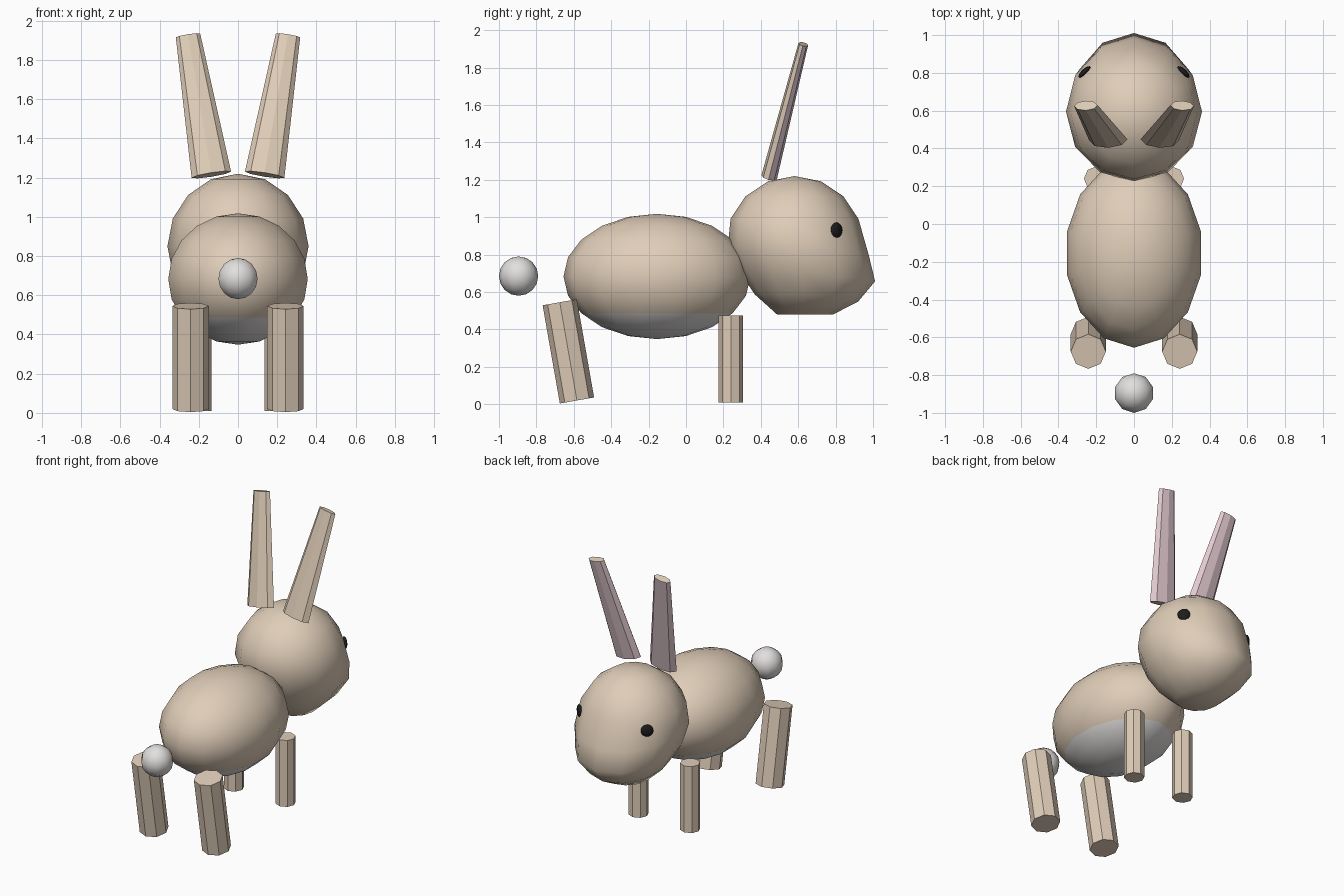
import bpy, bmesh
from mathutils import Vector, Matrix

cube = bpy.data.objects.get("Cube")
if cube:
    bpy.data.objects.remove(cube, do_unlink=True)


def material(name, rgb):
    m = bpy.data.materials.new(name)
    m.use_nodes = True
    m.diffuse_color = (*rgb, 1)
    bsdf = next(n for n in m.node_tree.nodes if n.type == 'BSDF_PRINCIPLED')
    bsdf.inputs["Base Color"].default_value = (*rgb, 1)
    return m


TAN = material("tan fur", (0.74, 0.61, 0.48))
WHITE = material("white fur", (0.76, 0.74, 0.73))
PINK = material("inner ear pink", (0.76, 0.59, 0.63))
BLACK = material("eye black", (0.012, 0.012, 0.012))


def finish(name, bm, matrix, mats, smooth=False):
    bmesh.ops.transform(bm, matrix=matrix, verts=bm.verts)
    bmesh.ops.recalc_face_normals(bm, faces=bm.faces)
    for f in bm.faces:
        f.smooth = smooth
    me = bpy.data.meshes.new(name)
    bm.to_mesh(me)
    bm.free()
    for m in mats:
        me.materials.append(m)
    ob = bpy.data.objects.new(name, me)
    bpy.context.collection.objects.link(ob)
    return ob


def ball(name, centre, radii, mats, segments, rings, rotation=0.0, shape=None):
    """Low-poly ellipsoid; shape edits the unit sphere first."""
    bm = bmesh.new()
    bmesh.ops.create_uvsphere(bm, u_segments=segments, v_segments=rings, radius=1)
    if shape:
        shape(bm)
    m = (Matrix.Translation(centre) @ Matrix.Rotation(rotation, 4, 'Z')
         @ Matrix.Diagonal((*radii, 1)))
    return finish(name, bm, m, mats, smooth=True)


def taper(name, start, end, r1, r2, mats, flat=1.0, front_pink=False):
    """Eight-sided tapered prism between two points."""
    a, b = Vector(start), Vector(end)
    d = (b - a).normalized()
    x = (Vector((1, 0, 0)) - d * d.x).normalized()
    y = d.cross(x)
    bm = bmesh.new()
    bmesh.ops.create_cone(bm, cap_ends=True, segments=8, radius1=r1, radius2=r2,
                          depth=(b - a).length)
    bm.normal_update()
    if front_pink:
        for f in bm.faces:
            f.material_index = int(f.normal.y > 0.1 and abs(f.normal.z) < 0.9)
    m = Matrix((x, y * flat, d)).transposed().to_4x4()
    m.translation = (a + b) / 2
    return finish(name, bm, m, mats)


# White belly: the lower rings, stopping short of the chest
def belly(bm):
    for f in bm.faces:
        c = f.calc_center_median()
        f.material_index = int(c.z < -0.62 and c.y < 0.7)


# Muzzle: lower half of the head pushed forward and down
def muzzle(bm):
    for v in bm.verts:
        x, y, z = v.co
        low = min(1, max(0, 0.15 - z) / 0.5)
        front = max(0, y)
        if z < 0.1:
            v.co.y += 0.13 * low + 0.12 * low * front
            v.co.z = max(-1, z - 0.15 * front)
            if z < -0.9:
                v.co.z = -1


ball("body", (0, -0.155, 0.683), (0.365, 0.5, 0.335), [TAN, WHITE], 14, 10, shape=belly)
ball("head", (0, 0.58, 0.85), (0.36, 0.37, 0.37), [TAN], 12, 8, shape=muzzle)
ball("tail", (0, -0.895, 0.685), (0.105, 0.105, 0.105), [WHITE], 10, 8)

# Paired parts
for side, s in (("left", 1), ("right", -1)):
    ball(side + "_eye", (s * 0.262, 0.805, 0.93), (0.042, 0.016, 0.042), [BLACK],
         10, 8, rotation=-s * 0.75)
    taper(side + "_ear", (s * 0.136, 0.445, 1.215), (s * 0.255, 0.627, 1.925),
          0.102, 0.063, [TAN, PINK], flat=0.42, front_pink=True)
    taper(side + "_front_leg", (s * 0.2, 0.24, 0.01), (s * 0.2, 0.24, 0.475),
          0.065, 0.065, [TAN])
    taper(side + "_back_leg", (s * 0.242, -0.583, 0.02), (s * 0.242, -0.675, 0.545),
          0.093, 0.093, [TAN])
